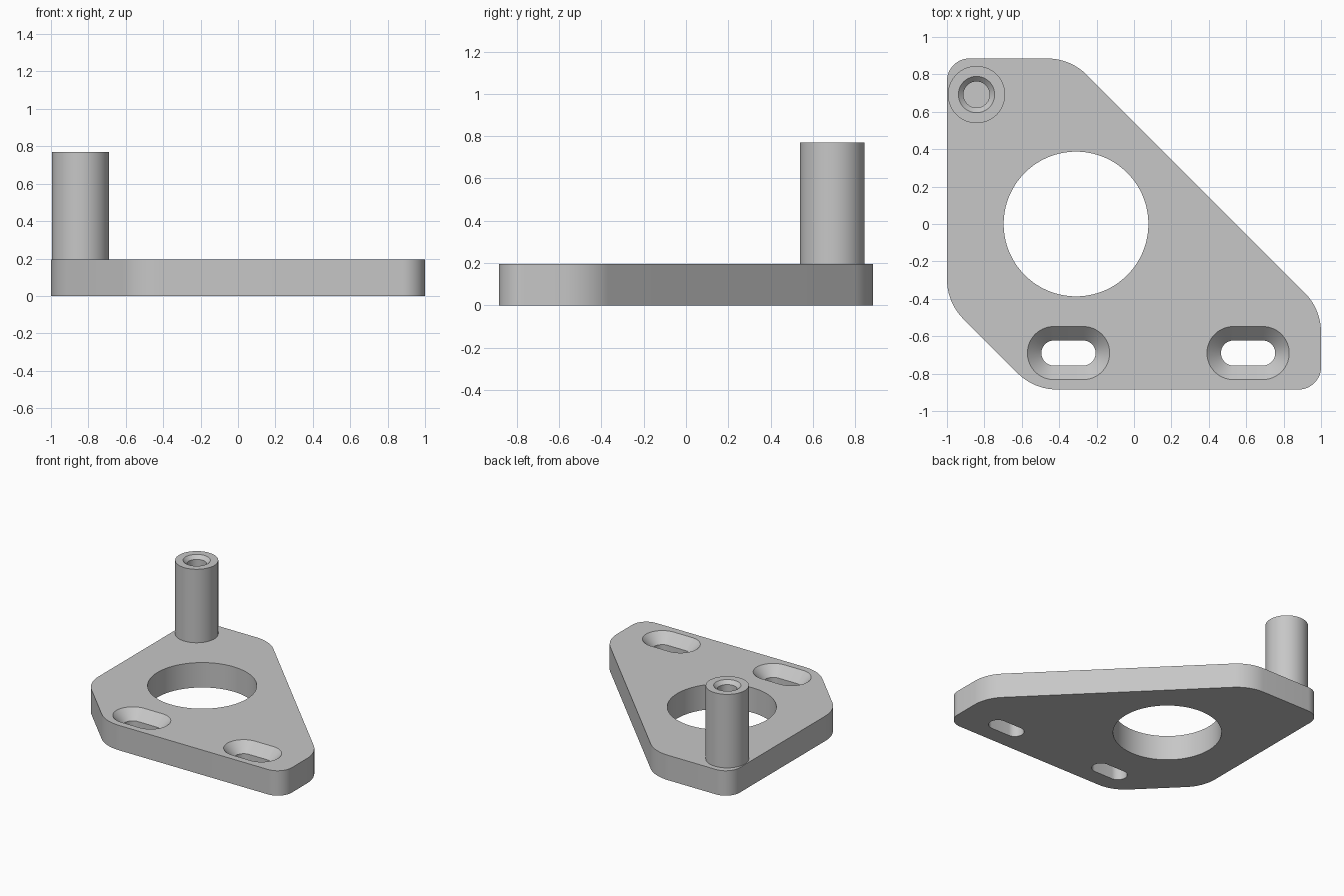
import bpy, bmesh, math
from mathutils import Vector

if "Cube" in bpy.data.objects:
    bpy.data.objects.remove(bpy.data.objects["Cube"], do_unlink=True)

THICK = 0.195      # plate thickness
POST_TOP = 0.77

grey = bpy.data.materials.new("plain_grey")
grey.use_nodes = True
COLOUR = (0.57, 0.57, 0.57, 1)
grey.diffuse_color = COLOUR
grey.node_tree.nodes["Principled BSDF"].inputs["Base Color"].default_value = COLOUR


def rounded_outline(corners, steps=12):
    """Closed outline through (x, y, radius) corners, each one filleted."""
    points = []
    for i, (x, y, radius) in enumerate(corners):
        p = Vector((x, y, 0))
        before = (Vector((*corners[i - 1][:2], 0)) - p).normalized()
        after = (Vector((*corners[(i + 1) % len(corners)][:2], 0)) - p).normalized()
        half = before.angle(after) / 2
        centre = p + (before + after).normalized() * radius / math.sin(half)
        tangent = radius / math.tan(half)
        start = (p + before * tangent - centre).normalized()
        end = (p + after * tangent - centre).normalized()
        for k in range(steps + 1):
            points.append(centre + start.slerp(end, k / steps) * radius)
    return [(v.x, v.y) for v in points]


def slot_outline(cx, cy, radius, half_length=0.0, steps=32):
    """Round-ended slot along x; a circle when half_length is zero."""
    points = []
    for i in range(2 * steps):
        a = math.pi * ((i + 0.5) / steps - 0.5)
        shift = half_length if i < steps else -half_length
        points.append((cx + shift + radius * math.cos(a), cy + radius * math.sin(a)))
    return points


def loft(name, sections):
    """Closed solid through a list of (outline, z) sections."""
    bm = bmesh.new()
    rings = [[bm.verts.new((x, y, z)) for x, y in outline] for outline, z in sections]
    for low, high in zip(rings, rings[1:]):
        for i in range(len(low)):
            bm.faces.new((low[i - 1], low[i], high[i], high[i - 1]))
    bm.faces.new(list(reversed(rings[0])))
    bm.faces.new(rings[-1])
    bmesh.ops.recalc_face_normals(bm, faces=bm.faces)
    mesh = bpy.data.meshes.new(name)
    bm.to_mesh(mesh)
    bm.free()
    mesh.materials.append(grey)
    obj = bpy.data.objects.new(name, mesh)
    bpy.context.collection.objects.link(obj)
    return obj


def activate(obj):
    bpy.ops.object.select_all(action="DESELECT")
    obj.select_set(True)
    bpy.context.view_layer.objects.active = obj


def cut(target, cutter):
    activate(target)
    mod = target.modifiers.new("cut", "BOOLEAN")
    mod.operation = "DIFFERENCE"
    mod.solver = "EXACT"
    mod.object = cutter
    bpy.ops.object.modifier_apply(modifier=mod.name)
    bpy.data.objects.remove(cutter, do_unlink=True)


# Base plate with filleted corners
outline = rounded_outline([
    (-1, 0.885, 0.12), (-1, -0.42, 0.3), (-0.535, -0.885, 0.3),
    (1, -0.885, 0.12), (1, -0.455, 0.3), (-0.34, 0.885, 0.3)])
plate = loft("base_plate", [(outline, 0), (outline, THICK)])

# Large round opening
opening = slot_outline(-0.31, 0, 0.387, steps=48)
cut(plate, loft("opening_cutter", [(opening, -0.1), (opening, THICK + 0.1)]))

# Two countersunk slots
for x in (-0.35, 0.61):
    levels = [(0.067, -0.1), (0.067, THICK - 0.075), (0.162, THICK + 0.02)]
    cut(plate, loft("slot_cutter", [
        (slot_outline(x, -0.69, r, 0.078), z) for r, z in levels]))

# Standing post with a chamfered blind bore
post = loft("post", [(slot_outline(-0.842, 0.692, r), z) for r, z in [
    (0.153, THICK - 0.005), (0.153, POST_TOP), (0.097, POST_TOP),
    (0.07, POST_TOP - 0.027), (0.07, POST_TOP - 0.4)]])

for part in (plate, post):
    activate(part)
    bpy.ops.object.shade_smooth_by_angle(angle=math.radians(30))
